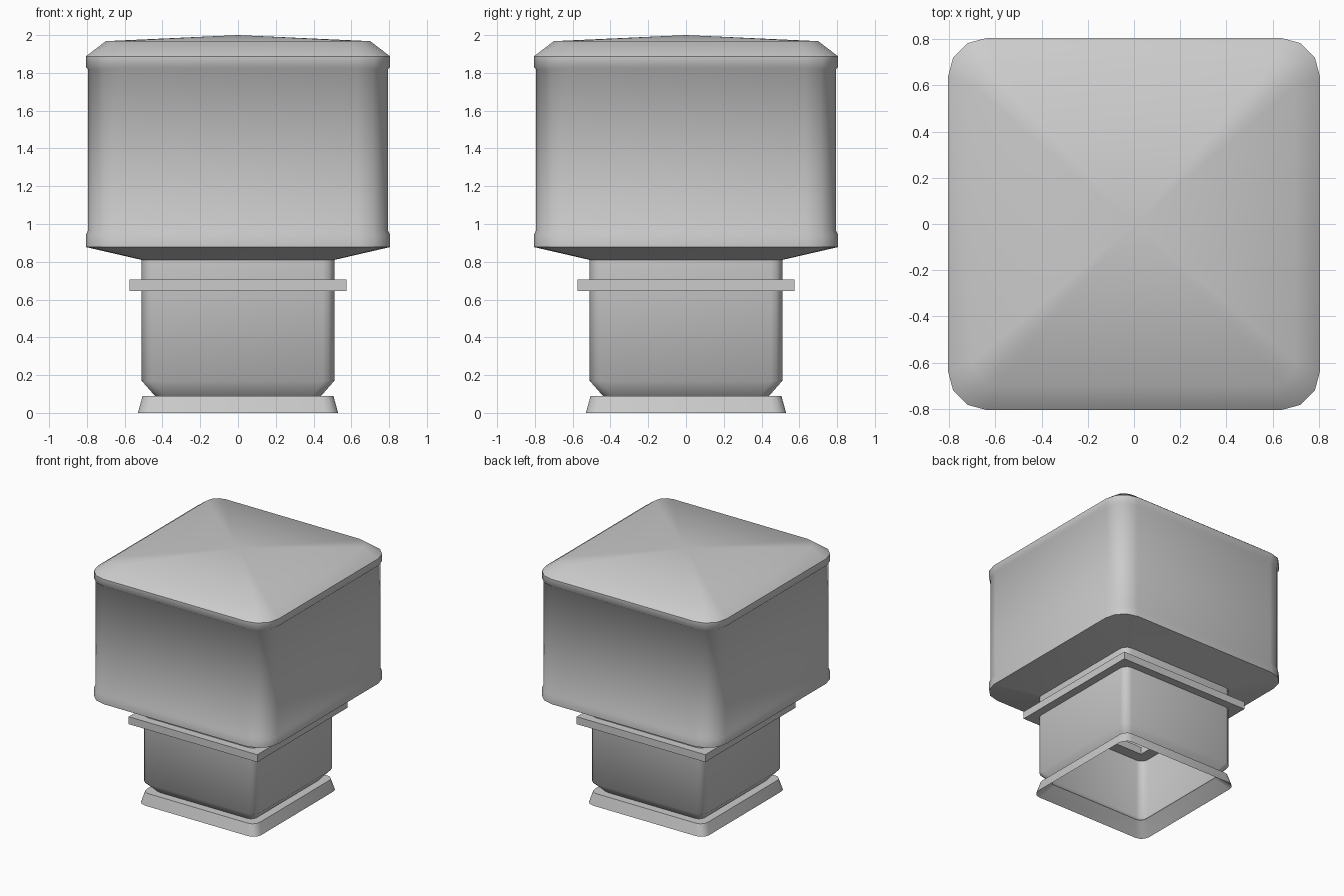
import bpy, bmesh, math

if "Cube" in bpy.data.objects:
    bpy.data.objects.remove(bpy.data.objects["Cube"])


def ring_points(half, radius, z, segs):
    """Counter-clockwise rounded square (radius 0 gives a plain square)."""
    if radius == 0:
        return [(half * sx, half * sy, z) for sx, sy in ((1, 1), (-1, 1), (-1, -1), (1, -1))]
    c = half - radius
    pts = []
    for q, (sx, sy) in enumerate(((1, 1), (-1, 1), (-1, -1), (1, -1))):
        for i in range(segs + 1):
            a = math.pi / 2 * (q + i / segs)
            pts.append((c * sx + radius * math.cos(a), c * sy + radius * math.sin(a), z))
    return pts


def loft(name, profile, segs=3, apex=None, closed=False, angle=30):
    """Skin a stack of (half width, corner radius, z) rings, bottom to top."""
    bm = bmesh.new()
    rings = [[bm.verts.new(p) for p in ring_points(h, r, z, segs)] for h, r, z in profile]
    if closed:
        rings.append(rings[0])
    for lo, up in zip(rings, rings[1:]):
        n = len(lo)
        for i in range(n):
            j = (i + 1) % n
            bm.faces.new((lo[i], lo[j], up[j], up[i]))
    if apex is not None:
        tip = bm.verts.new((0, 0, apex))
        top = rings[-1]
        for i in range(len(top)):
            bm.faces.new((top[i], top[(i + 1) % len(top)], tip))
    me = bpy.data.meshes.new(name)
    bm.to_mesh(me)
    bm.free()
    ob = bpy.data.objects.new(name, me)
    bpy.context.collection.objects.link(ob)
    bpy.ops.object.select_all(action='DESELECT')
    ob.select_set(True)
    bpy.context.view_layer.objects.active = ob
    bpy.ops.object.shade_smooth_by_angle(angle=math.radians(angle))
    return ob


# Flared foot, hollow underneath
loft("foot_skirt", [(0.44, 0.05, 0.09), (0.53, 0.07, 0.0), (0.505, 0.06, 0.09)], closed=True)

# Open hollow neck with tapered lower end
loft("neck", [(0.44, 0.05, 0.09), (0.51, 0.06, 0.17), (0.51, 0.06, 0.81)], angle=50)

# Square collar plate with a central opening
loft("collar", [(0.42, 0, 0.645), (0.575, 0, 0.645), (0.575, 0, 0.705), (0.42, 0, 0.705)],
     closed=True)

# Head: sloping underside, rims, walls and shallow pyramid cap
loft("head", [(0.51, 0.06, 0.81), (0.806, 0.17, 0.878), (0.806, 0.17, 0.94),
              (0.795, 0.16, 0.965), (0.795, 0.16, 1.82), (0.806, 0.17, 1.83),
              (0.806, 0.17, 1.887), (0.70, 0.10, 1.968)], apex=2.0, angle=48)
